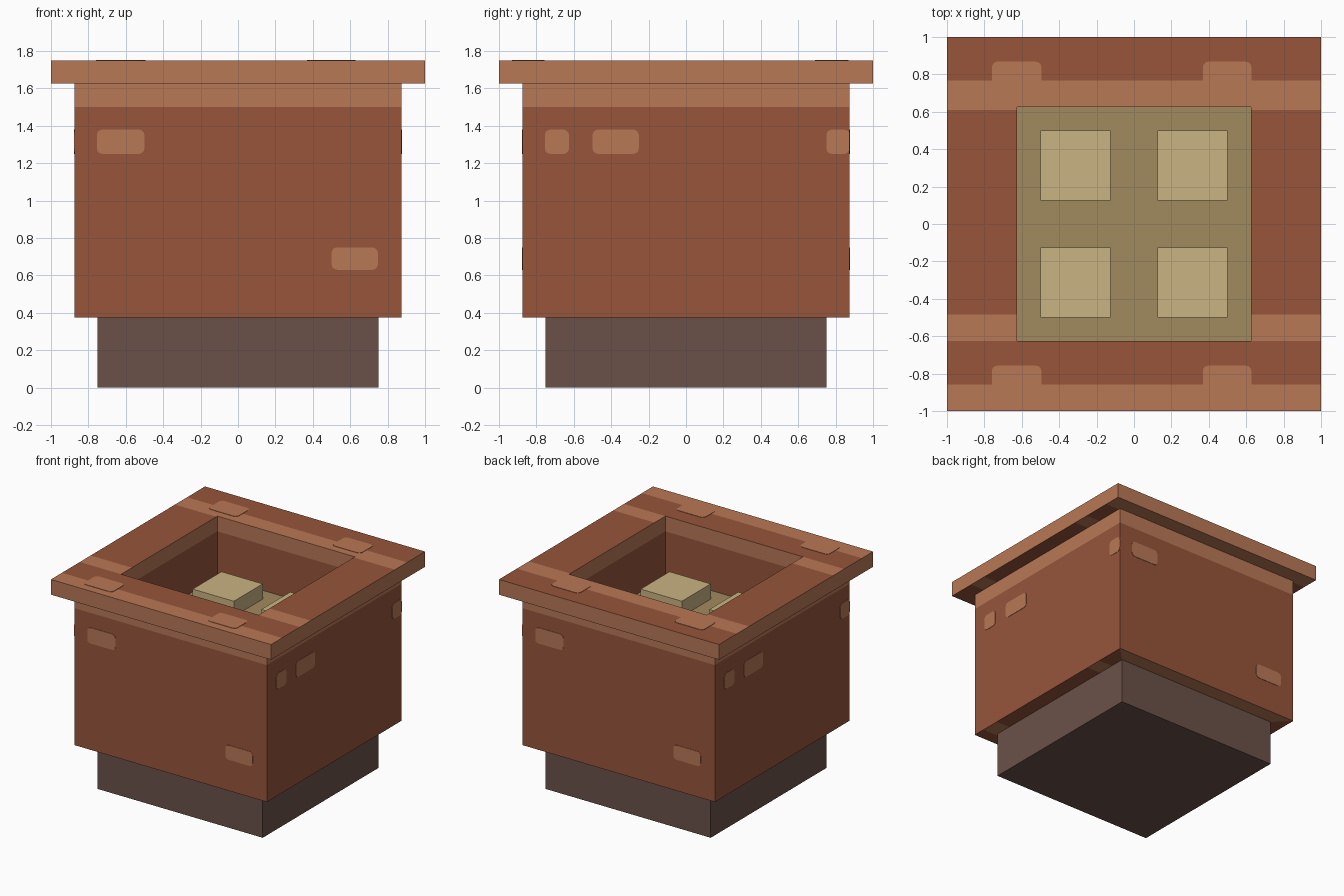
import bpy, bmesh, math
from mathutils import Matrix, Vector

if "Cube" in bpy.data.objects:
    bpy.data.objects.remove(bpy.data.objects["Cube"])


def material(name, rgb):
    m = bpy.data.materials.new(name)
    lin = [((c / 255 + 0.055) / 1.055) ** 2.4 for c in rgb]
    m.diffuse_color = (*lin, 1)
    m.use_nodes = True
    m.node_tree.nodes["Principled BSDF"].inputs["Base Color"].default_value = m.diffuse_color
    return m


CLAY = material("dark_clay", (151, 85, 59))
LIGHT = material("light_clay", (185, 120, 86))
BASE = material("brown_base", (107, 81, 73))
SOIL = material("olive_soil", (161, 138, 94))
SAND = material("pale_sand", (201, 179, 130))


def finish(bm, name, mats):
    me = bpy.data.meshes.new(name)
    bm.to_mesh(me)
    bm.free()
    for m in mats:
        me.materials.append(m)
    ob = bpy.data.objects.new(name, me)
    bpy.context.collection.objects.link(ob)
    return ob


def box(name, mat, cx, cy, half, z0, z1):
    bm = bmesh.new()
    bmesh.ops.create_cube(bm, size=1, matrix=Matrix.Translation((cx, cy, (z0 + z1) / 2))
                          @ Matrix.Diagonal((2 * half, 2 * half, z1 - z0, 1)))
    return finish(bm, name, [mat])


def square_sweep(name, profile, y_cuts, z_cuts, rule):
    """Square loops joined along a (half width, z) profile, cut and coloured by rule."""
    bm = bmesh.new()
    loops = [[bm.verts.new((sx * h, sy * h, z)) for sx, sy in ((-1, -1), (1, -1), (1, 1), (-1, 1))]
             for h, z in profile]
    for a, b in zip(loops, loops[1:]):
        for i in range(4):
            j = (i + 1) % 4
            bm.faces.new((b[i], b[j], a[j], a[i]))
    bm.normal_update()
    for cuts, axis in ((y_cuts, Vector((0, 1, 0))), (z_cuts, Vector((0, 0, 1)))):
        for c in cuts:
            geom = bm.verts[:] + bm.edges[:] + bm.faces[:]
            if axis.y:  # stripes only cross the level faces
                fs = [f for f in bm.faces if abs(f.normal.z) > 0.5]
                es = {e for f in fs for e in f.edges}
                vs = {v for f in fs for v in f.verts}
                geom = list(vs) + list(es) + fs
            bmesh.ops.bisect_plane(bm, geom=geom, plane_co=axis * c, plane_no=axis)
    bm.normal_update()
    for f in bm.faces:
        f.material_index = int(rule(f.calc_center_median(), f.normal))
    return finish(bm, name, [CLAY, LIGHT])


def in_bands(y, bands):
    return any(lo < y < hi for lo, hi in bands)


def patch(name, u0, u1, v0, v1, frame, r=0.03):
    """Thin painted plate with rounded corners, drawn in the frame's xy plane."""
    bm = bmesh.new()
    pts = []
    for k, (cu, cv) in enumerate(((u1 - r, v1 - r), (u0 + r, v1 - r), (u0 + r, v0 + r), (u1 - r, v0 + r))):
        for s in range(4):
            t = math.pi / 2 * (k + s / 3)
            pts.append((cu + r * math.cos(t), cv + r * math.sin(t), 0.003))
    face = bm.faces.new([bm.verts.new(p) for p in pts])
    ext = bmesh.ops.extrude_face_region(bm, geom=[face], use_keep_orig=True)
    for v in ext["geom"]:
        if isinstance(v, bmesh.types.BMVert):
            v.co.z = -0.003
    bmesh.ops.recalc_face_normals(bm, faces=bm.faces)
    bm.transform(frame)
    return finish(bm, name, [LIGHT])


# Rim: light edges, striped top and underside
TOP = [(-1, -0.857), (-0.625, -0.485), (0.61, 0.768)]
UNDER = [(-hi, -lo) for lo, hi in TOP]


def rim_rule(c, n):
    return abs(n.z) < 0.5 or in_bands(c.y, TOP if n.z > 0 else UNDER)


cuts = sorted({y for b in TOP + UNDER for y in b if abs(y) < 1})
square_sweep("rim", [(0.625, 1.625), (0.625, 1.75), (1, 1.75), (1, 1.625), (0.875, 1.625)],
             cuts, [], rim_rule)

# Bumps on the rim stripes
for x0, x1 in ((-0.76, -0.495), (0.368, 0.628)):
    for y0, y1 in ((-0.93, -0.757), (0.69, 0.868)):
        patch("rim_stripe_bump", x0, x1, y0, y1, Matrix.Translation((0, 0, 1.75)))

# Body: light top band, striped underside
BOTTOM = [(-0.77, -0.61), (0.485, 0.625), (0.75, 0.875)]


def body_rule(c, n):
    return c.z > 1.5 if abs(n.z) < 0.5 else in_bands(c.y, BOTTOM)


square_sweep("body", [(0.875, 1.625), (0.875, 0.375), (0.74, 0.375)],
             [-0.77, -0.61, 0.485, 0.625], [1.5], body_rule)

# Inner walls
square_sweep("inner_wall", [(0.625, 1.25), (0.625, 1.625)], [], [], lambda c, n: False)

# Brick patches, repeated on opposite sides
FRONT = [(-0.755, -0.5, 1.25, 1.38), (0.5, 0.748, 0.63, 0.75)]
SIDE = [(-0.755, -0.625, 1.25, 1.38), (-0.5, -0.252, 1.25, 1.38), (0.75, 0.875, 1.25, 1.38)]
for quarter in range(4):
    frame = (Matrix.Rotation(quarter * math.pi / 2, 4, 'Z')
             @ Matrix.Translation((0, -0.875, 0)) @ Matrix.Rotation(math.pi / 2, 4, 'X'))
    for p in (SIDE if quarter % 2 else FRONT):
        patch("brick_patch", *p, frame)

# Base, soil and four raised blocks
box("base", BASE, 0, 0, 0.75, 0, 0.375)
box("soil", SOIL, 0, 0, 0.625, 1.2, 1.25)
for sx in (-1, 1):
    for sy in (-1, 1):
        box("raised_block", SAND, sx * 0.3125, sy * 0.3125, 0.1875, 1.25, 1.375)
